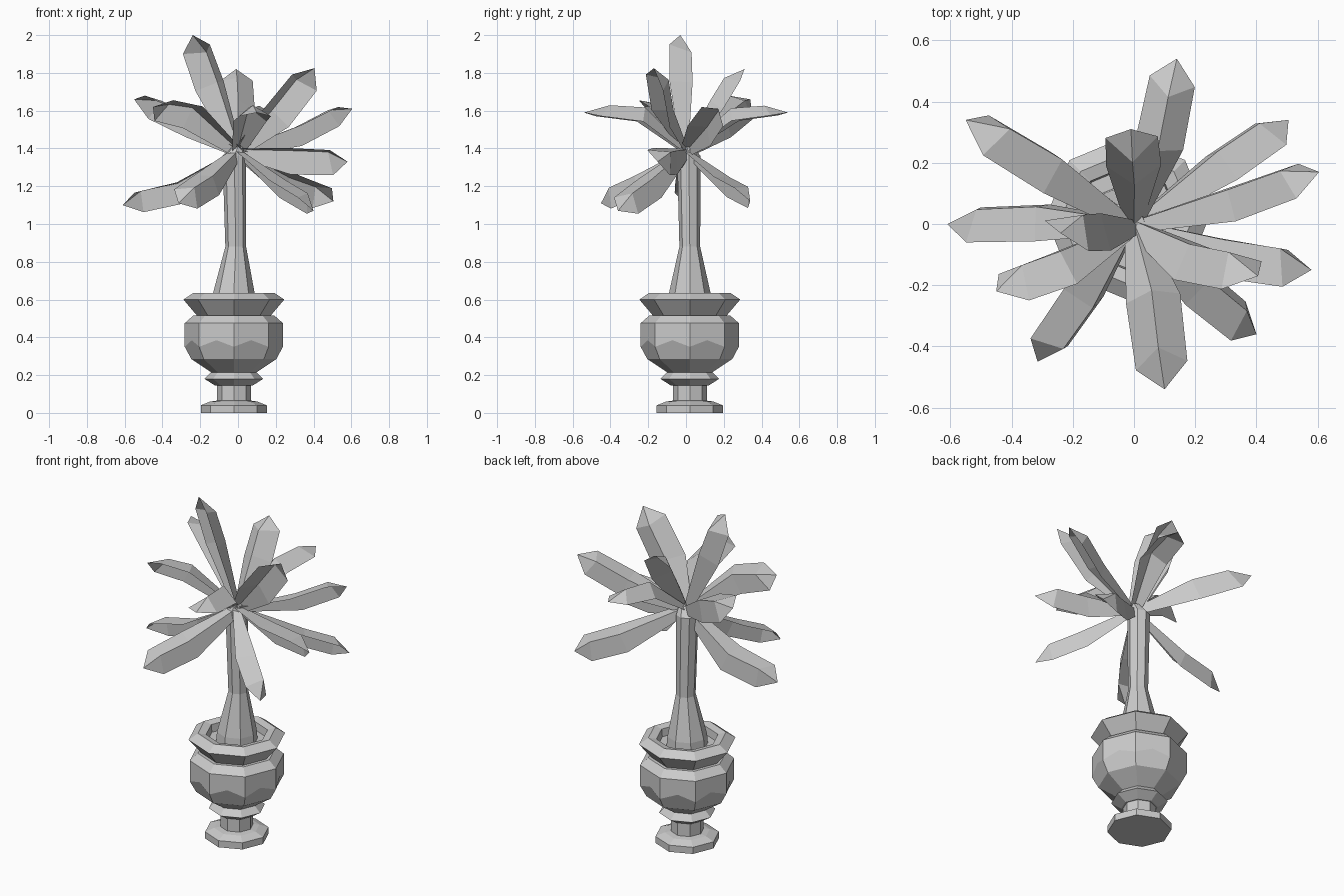
import bpy, bmesh, math
from mathutils import Vector, Matrix

if "Cube" in bpy.data.objects:
    bpy.data.objects.remove(bpy.data.objects["Cube"])

grey = bpy.data.materials.new("plain grey")
grey.use_nodes = True
GREY = (0.6, 0.6, 0.6, 1)
grey.diffuse_color = GREY
grey.node_tree.nodes["Principled BSDF"].inputs["Base Color"].default_value = GREY


def finish(name, bm):
    mesh = bpy.data.meshes.new(name)
    bm.to_mesh(mesh)
    bm.free()
    mesh.materials.append(grey)
    obj = bpy.data.objects.new(name, mesh)
    bpy.context.collection.objects.link(obj)


def lathe(rings, sides=8):
    """Stack of polygon rings (x, y, z, radius), capped at both ends."""
    bm = bmesh.new()
    loops = []
    for x, y, z, r in rings:
        angles = [math.tau * i / sides for i in range(sides)]
        loops.append([bm.verts.new((x + r * math.cos(a), y + r * math.sin(a), z)) for a in angles])
    for low, high in zip(loops, loops[1:]):
        for i in range(sides):
            j = (i + 1) % sides
            bm.faces.new((low[i], low[j], high[j], high[i]))
    bm.faces.new(loops[0][::-1])
    bm.faces.new(loops[-1])
    return bm


# Urn: foot, stem, collar, bowl, flared rim and recessed soil
CX, CY = -0.022, 0.02
BULGE = 0.35
profile = [(0, .175), (.04, .175), (.06, .125), (.065, .09), (.145, .09), (.145, .1),
           (.18, .155), (.215, .12), (.285, .225), (BULGE, .26), (.475, .26), (.515, .215),
           (.515, .195), (.6, .267), (.635, .215), (.625, .17), (.58, .165)]
bm = lathe([(CX, CY, z, r) for z, r in profile])
# Zigzag crease around the bowl
crease = [e for e in bm.edges if all(abs(v.co.z - BULGE) < 1e-4 for v in e.verts)]
split = bmesh.ops.subdivide_edges(bm, edges=crease, cuts=1)
for v in split["geom_inner"]:
    if isinstance(v, bmesh.types.BMVert):
        v.co.z += 0.035
finish("urn", bm)

# Trunk
finish("trunk", lathe([(CX, CY, .57, .115), (CX, CY, .635, .11), (-.012, .02, .88, .055),
                       (-.02, .015, 1.36, .062), (0, .005, 1.41, .035)]))

# Fronds: blades folded at a right angle, as (middle, tip, width, roll in degrees)
CROWN = Vector((0, 0, 1.385))
fronds = [
    ((.28, .21, 1.22), (.505, .34, 1.12), .17, -45),
    ((.32, .09, 1.49), (.605, .17, 1.61), .16, -45),
    ((.28, -.08, 1.36), (.58, -.15, 1.33), .19, -48),
    ((.19, -.10, 1.58), (.405, -.17, 1.825), .19, -42),
    ((.22, -.19, 1.21), (.40, -.36, 1.07), .17, -38),
    ((.06, -.23, 1.58), (.10, -.54, 1.59), .18, 0),
    ((-.15, -.25, 1.23), (-.315, -.45, 1.11), .17, -45),
    ((-.24, -.12, 1.59), (-.45, -.22, 1.62), .18, 45),
    ((-.31, .03, 1.19), (-.61, 0, 1.10), .17, 45),
    ((-.26, .19, 1.55), (-.55, .34, 1.66), .19, 48),
    ((.08, .25, 1.58), (.14, .54, 1.59), .16, 0),
    ((0, .16, 1.63), (-.01, .31, 1.82), .18, 0),
    ((-.13, 0, 1.74), (-.24, -.03, 2.0), .19, 50),
]


def frond(index, mid, tip, width, roll):
    mid, tip = Vector(mid), Vector(tip)
    along = (tip - CROWN).normalized()
    side = Vector((0, 0, 1)).cross(along).normalized()
    side = Matrix.Rotation(math.radians(roll), 3, along) @ side
    up = along.cross(side)
    end = mid.lerp(tip, 0.73) + up * 0.02
    bm = bmesh.new()
    rows = []
    for centre, scale, setback in ((CROWN, .35, 0), (mid, 1, 0), (end, .95, .2)):
        half = side * width * scale / 2
        rise = up * width * scale * 0.22
        ridge = centre + rise - along * width * setback
        rows.append([bm.verts.new(p) for p in (centre + half - rise, ridge, centre - half - rise)])
    point = bm.verts.new(tip)
    for k in range(2):
        for a, b in zip(rows, rows[1:]):
            bm.faces.new((a[k + 1], a[k], b[k], b[k + 1]))
        # Pointed end
        bm.faces.new((rows[-1][k + 1], rows[-1][k], point))
    bm.normal_update()
    if sum(f.normal.dot(up) for f in bm.faces) < 0:
        bmesh.ops.reverse_faces(bm, faces=bm.faces)
    finish(f"frond_{index}", bm)


for i, data in enumerate(fronds, 1):
    frond(i, *data)
